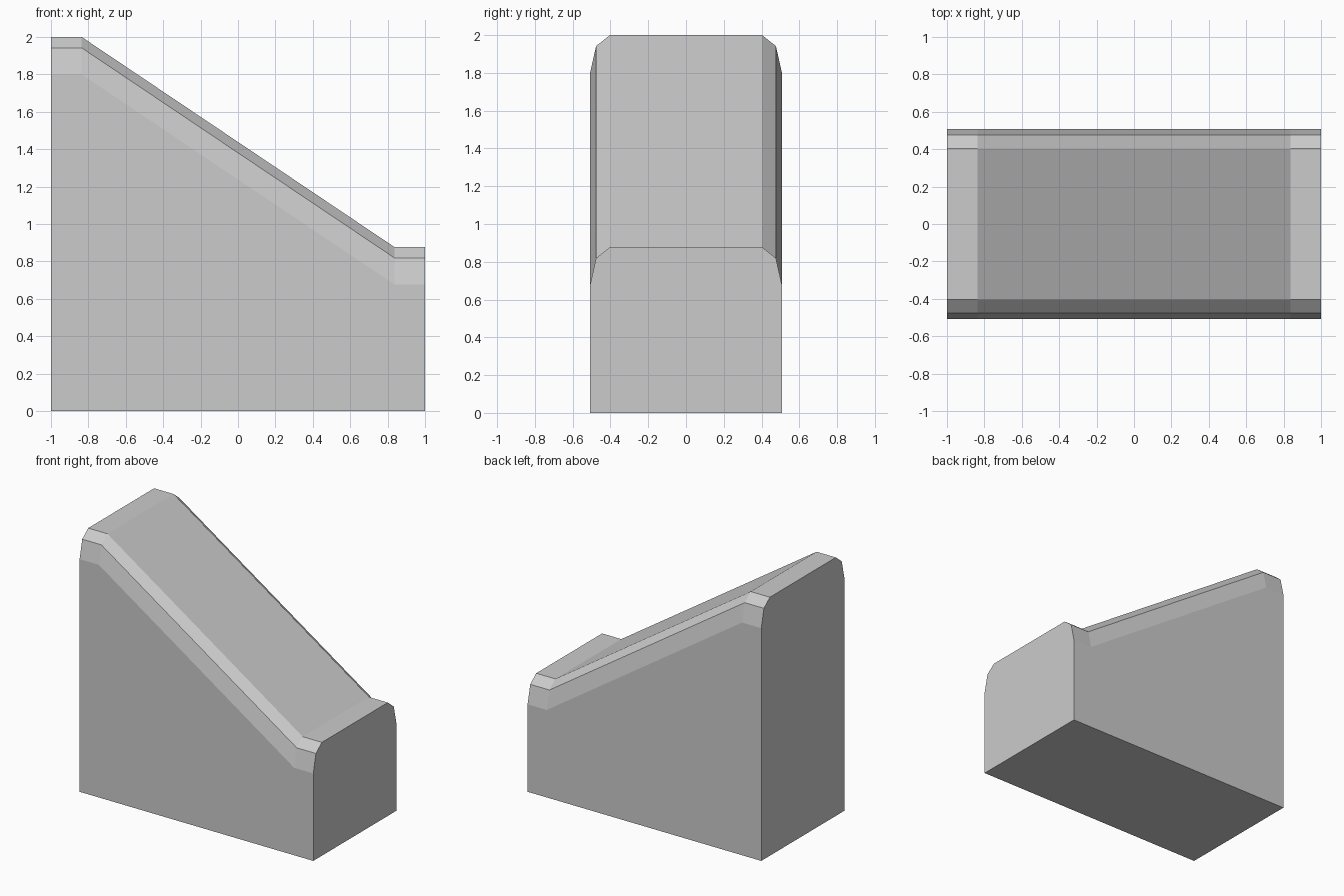
import bpy, bmesh

if "Cube" in bpy.data.objects:
    bpy.data.objects.remove(bpy.data.objects["Cube"])

# Stations along x: (x, top height)
stations = [(-1.0, 2.0), (-0.836, 2.0), (0.836, 0.877), (1.0, 0.877)]
# Half cross-section of the rounded shoulder: (y, drop below top)
shoulder = [(0.508, 0.2), (0.476, 0.058), (0.403, 0.0)]


def section(top):
    right = [(0.508, 0.0)] + [(y, top - d) for y, d in shoulder]
    return right + [(-y, z) for y, z in reversed(right)]


bm = bmesh.new()
rings = [[bm.verts.new((x, y, z)) for y, z in section(top)] for x, top in stations]

# Skin between neighbouring sections
n = len(rings[0])
for a, b in zip(rings, rings[1:]):
    for i in range(n):
        j = (i + 1) % n
        bm.faces.new((a[i], a[j], b[j], b[i]))

# End walls
bm.faces.new(rings[0])
bm.faces.new(rings[-1])
bmesh.ops.recalc_face_normals(bm, faces=bm.faces)

mesh = bpy.data.meshes.new("sloped_block")
bm.to_mesh(mesh)
bm.free()
bpy.context.collection.objects.link(bpy.data.objects.new("sloped_block", mesh))
